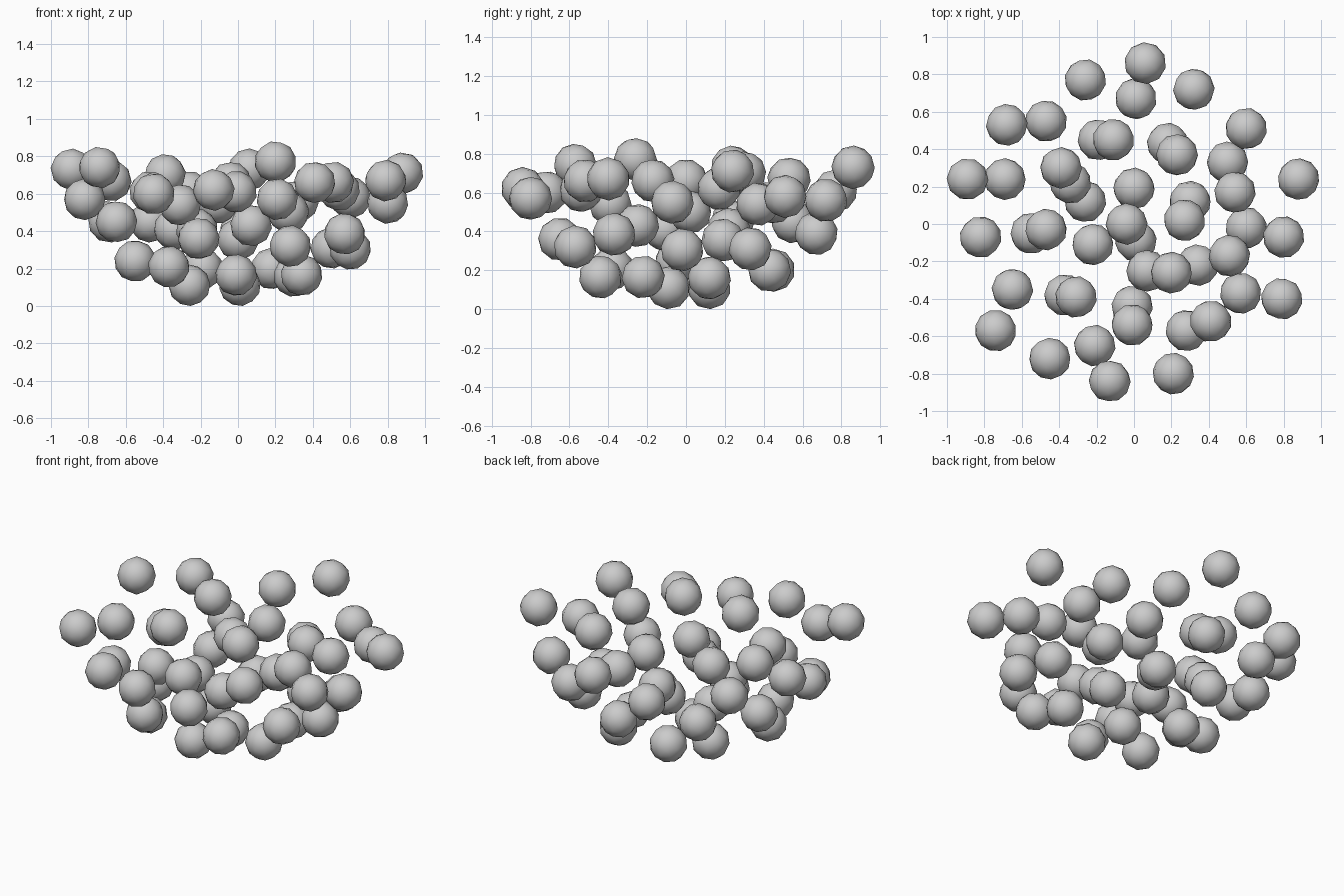
import bpy, bmesh, math, random
from mathutils import Matrix, Euler

random.seed(4)
RADIUS = 0.112

# Ball centres, bottom layer to top layer
lower = [
    (-.26, .12, .11), (.01, -.09, .11), (.30, .12, .16), (.34, -.22, .165),
    (-.01, -.44, .165), (-.37, -.38, .21), (-.19, .45, .20), (.18, .43, .20),
    (-.55, -.05, .24),
]
middle = [
    (.01, .67, .39), (-.47, .55, .45), (-.69, .24, .45), (.50, .33, .31),
    (.60, -.02, .305), (.57, -.37, .385), (.28, -.57, .32), (-.21, -.65, .36),
    (-.65, -.35, .45), (.07, -.25, .43), (.0, .19, .355), (-.22, -.11, .41),
    (-.34, .22, .41), (.27, .02, .50),
]
upper = [
    (-.26, .77, .61), (.06, .86, .73), (.32, .72, .56), (-.68, .53, .67),
    (-.11, .45, .55), (.23, .37, .54), (.60, .51, .58), (.54, .17, .62),
    (-.89, .24, .73), (-.39, .30, .70), (.88, .24, .71), (.80, -.07, .55),
    (-.82, -.07, .57), (-.47, -.03, .61), (-.04, .0, .66), (.20, -.26, .77),
    (.51, -.17, .66), (.79, -.40, .67), (-.31, -.39, .54), (-.01, -.54, .61),
    (.41, -.52, .66), (-.74, -.57, .74), (-.45, -.72, .60), (-.13, -.84, .62),
    (.21, -.80, .57),
]


def ball_layer(name, centres):
    """One object of low-poly balls, each turned at random."""
    bm = bmesh.new()
    for c in centres:
        turn = Euler([random.uniform(0, math.tau) for _ in range(3)]).to_matrix().to_4x4()
        bmesh.ops.create_icosphere(bm, subdivisions=2, radius=RADIUS,
                                   matrix=Matrix.Translation(c) @ turn)
    for f in bm.faces:
        f.smooth = True
    for v in bm.verts:
        v.co.z = max(v.co.z, 0)
    mesh = bpy.data.meshes.new(name)
    bm.to_mesh(mesh)
    bm.free()
    bpy.context.collection.objects.link(bpy.data.objects.new(name, mesh))


ball_layer("lower_balls", lower)
ball_layer("middle_balls", middle)
ball_layer("upper_balls", upper)
